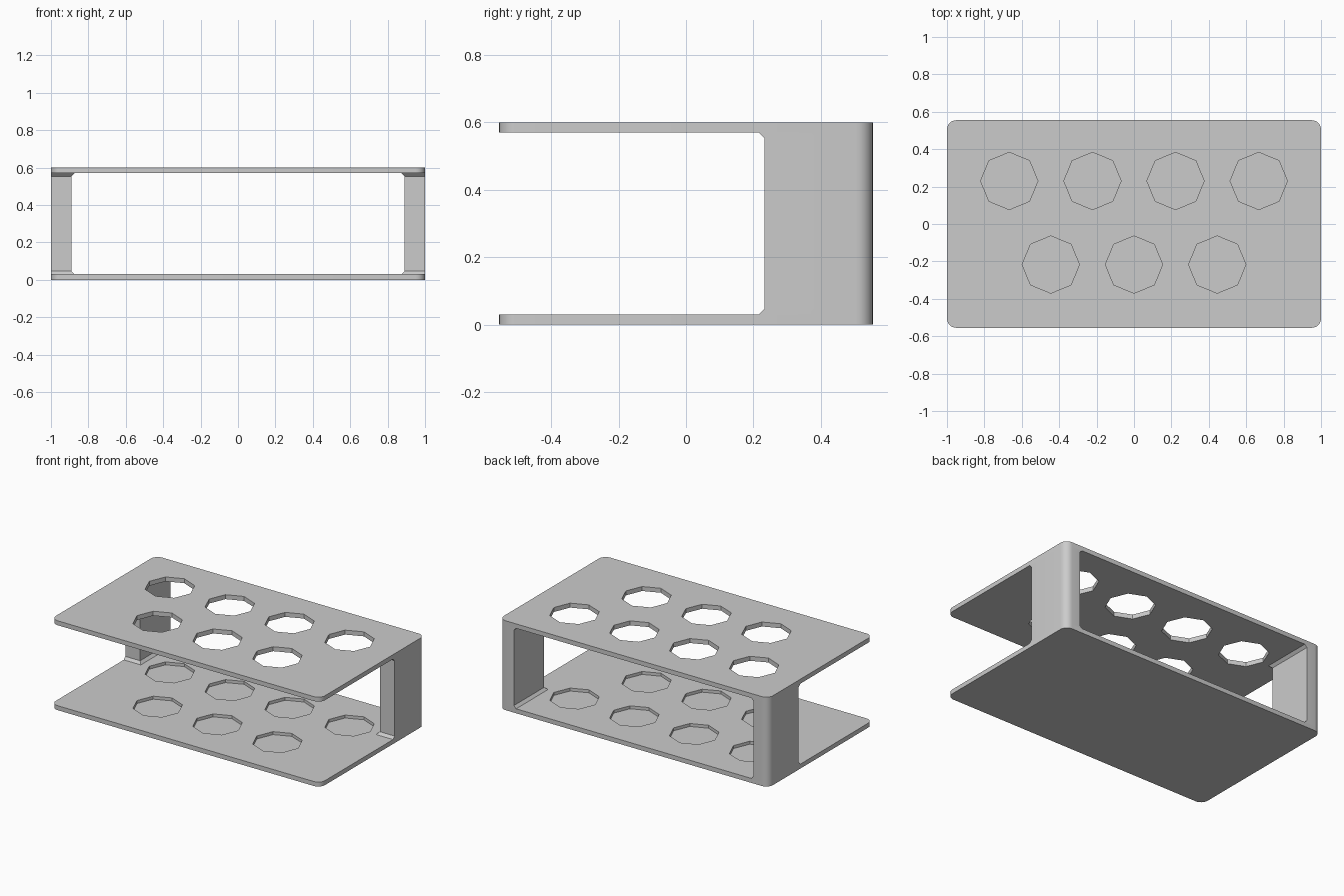
import bpy, bmesh, math

if "Cube" in bpy.data.objects:
    bpy.data.objects.remove(bpy.data.objects["Cube"])

W, D, H = 1.0, 0.555, 0.6      # half width, half depth, height
T, R = 0.03, 0.05              # plate thickness, corner radius
HOLES = [(x, 0.23) for x in (-0.667, -0.222, 0.222, 0.667)] + \
        [(x, -0.217) for x in (-0.445, 0, 0.445)]


def arc(cx, cy, r, start, sweep, n):
    return [(cx + r * math.cos(math.radians(start + sweep * i / n)),
             cy + r * math.sin(math.radians(start + sweep * i / n))) for i in range(n + 1)]


def loft(bm, sections):
    """Closed solid through a list of (outline, z) sections."""
    rings = [[bm.verts.new((x, y, z)) for x, y in pts] for pts, z in sections]
    n = len(rings[0])
    for a, b in zip(rings, rings[1:]):
        for i in range(n):
            j = (i + 1) % n
            bm.faces.new((a[i], a[j], b[j], b[i]))
    bm.faces.new(rings[0][::-1])
    bm.faces.new(rings[-1])


def finish(name, bm):
    bmesh.ops.recalc_face_normals(bm, faces=bm.faces)
    me = bpy.data.meshes.new(name)
    bm.to_mesh(me)
    bm.free()
    ob = bpy.data.objects.new(name, me)
    bpy.context.collection.objects.link(ob)
    return ob


def smooth(ob):
    bpy.ops.object.select_all(action='DESELECT')
    ob.select_set(True)
    bpy.context.view_layer.objects.active = ob
    bpy.ops.object.shade_smooth_by_angle(angle=math.radians(30))


def plate(name, z, cut_from):
    """Rounded plate with octagonal cuts reaching down to cut_from."""
    outline = []
    for sx, sy, a in ((1, 1, 0), (-1, 1, 90), (-1, -1, 180), (1, -1, 270)):
        outline += arc(sx * (W - R), sy * (D - R), R, a, 90, 6)
    bm = bmesh.new()
    loft(bm, [(outline, z), (outline, z + T)])
    ob = finish(name, bm)
    bm = bmesh.new()
    for x, y in HOLES:
        octagon = arc(x, y, 0.153, 0, 360, 8)[:-1]
        loft(bm, [(octagon, cut_from), (octagon, z + T + 0.05)])
    cutter = finish("hole_cutter", bm)
    cutter.hide_render = True
    mod = ob.modifiers.new("holes", 'BOOLEAN')
    mod.operation, mod.solver, mod.object = 'DIFFERENCE', 'EXACT', cutter
    bpy.context.view_layer.objects.active = ob
    bpy.ops.object.modifier_apply(modifier=mod.name)
    bpy.data.objects.remove(cutter)
    smooth(ob)


def post(name, side):
    """Side wall that flares where it meets both plates."""
    def outline(grow):
        x, y = 0.89 - grow, 0.233 - grow
        pts = [(x, y), (W, y)] + arc(W - R, D - R, R, 0, 90, 6) + [(x, D)]
        return [(side * px, py) for px, py in pts]
    bm = bmesh.new()
    c = 0.017
    loft(bm, [(outline(c), T), (outline(0), T + c),
              (outline(0), H - T - c), (outline(c), H - T)])
    smooth(finish(name, bm))


# bottom tray with shallow pockets, top shelf with through holes
plate("bottom_plate", 0.0, 0.01)
plate("top_plate", H - T, H - T - 0.05)

# rear side walls
post("right_wall", 1)
post("left_wall", -1)
